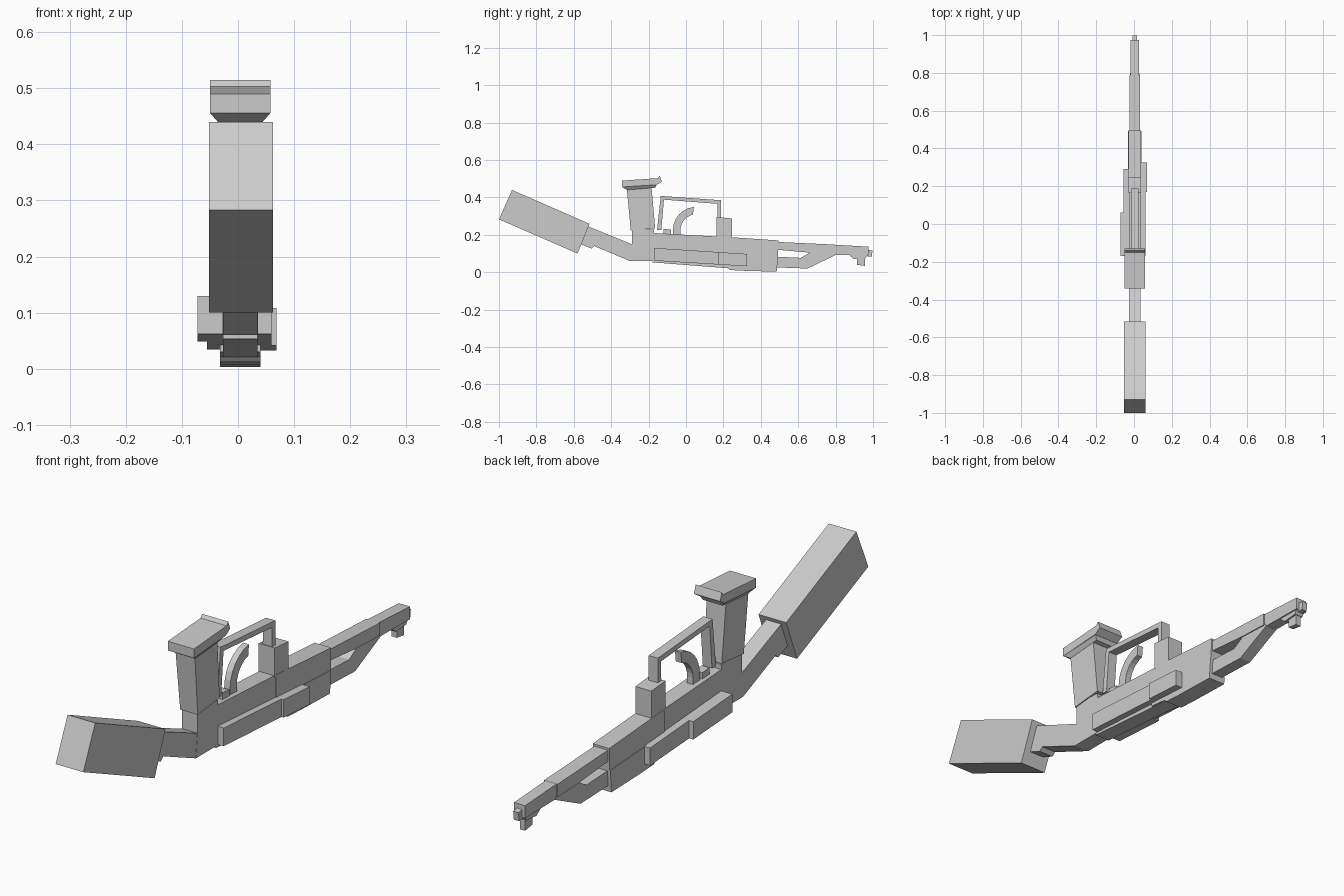
import bpy, bmesh
from math import cos, sin, radians

if "Cube" in bpy.data.objects:
    bpy.data.objects.remove(bpy.data.objects["Cube"])

CX = 0.004  # slight sideways offset of the centre line


def prism(name, pts, x0, x1):
    """Closed side profile of (y, z) points, extruded along x."""
    bm = bmesh.new()
    a = [bm.verts.new((x0, y, z)) for y, z in pts]
    b = [bm.verts.new((x1, y, z)) for y, z in pts]
    bm.faces.new(a)
    bm.faces.new(b[::-1])
    n = len(pts)
    for i in range(n):
        j = (i + 1) % n
        bm.faces.new((a[j], a[i], b[i], b[j]))
    bmesh.ops.recalc_face_normals(bm, faces=bm.faces)
    me = bpy.data.meshes.new(name)
    bm.to_mesh(me)
    bm.free()
    ob = bpy.data.objects.new(name, me)
    bpy.context.collection.objects.link(ob)
    return ob


def centred(name, pts, half):
    return prism(name, pts, CX - half, CX + half)


def loft(name, rings):
    """Box-like loft through rings of (y0, z0, y1, z1, half width)."""
    bm = bmesh.new()
    loops = []
    for y0, z0, y1, z1, h in rings:
        loops.append([bm.verts.new(c) for c in (
            (CX - h, y0, z0), (CX + h, y0, z0), (CX + h, y1, z1), (CX - h, y1, z1))])
    for lo, hi in zip(loops, loops[1:]):
        for i in range(4):
            j = (i + 1) % 4
            bm.faces.new((lo[i], lo[j], hi[j], hi[i]))
    bm.faces.new(loops[0][::-1])
    bm.faces.new(loops[-1])
    bmesh.ops.recalc_face_normals(bm, faces=bm.faces)
    me = bpy.data.meshes.new(name)
    bm.to_mesh(me)
    bm.free()
    ob = bpy.data.objects.new(name, me)
    bpy.context.collection.objects.link(ob)
    return ob


# Rear block and the neck that carries it
prism("rear_block", [(-1.0, .283), (-.93, .44), (-.516, .259), (-.58, .10)], -.052, .062)
centred("neck", [(-.535, .25), (-.29, .15), (-.285, .07), (-.30, .06), (-.49, .14),
                 (-.505, .127), (-.575, .155)], .031)

# Main body: raised rear, long middle, wider front
centred("body_rear", [(-.29, .233), (-.17, .228), (-.17, .06), (-.30, .06), (-.29, .15)], .032)
centred("body_middle", [(-.18, .21), (.24, .187), (.24, .02), (-.18, .053)], .031)
centred("body_front", [(.17, .192), (.495, .17), (.492, .085), (.17, .105)], .034)
centred("body_front_lower", [(.15, .106), (.492, .087), (.485, .003), (.31, .008),
                             (.235, .012), (.225, .022), (.15, .03)], .036)


# Stepped side panels following the slope of the body
def panel(name, y0, y1, x0, x1, lift=0.0):
    top = lambda y: .13 - .065 * (y + .17) + lift
    low = lambda y: .062 - .06 * (y + .17) + lift
    prism(name, [(y0, top(y0)), (y1, top(y1)), (y1, low(y1)), (y0, low(y0))], x0, x1)


panel("right_panel_rear", -.17, .17, .02, .060)
panel("right_panel_front", .17, .325, .02, .069)
panel("left_panel_rear", -.17, .06, -.072, -.01)
panel("left_panel_front", .06, .29, -.055, -.01)

# Upright column with a flared cap
loft("column", [(-.295, .222, -.165, .235, .036), (-.317, .45, -.185, .462, .040)])
loft("cap_flare", [(-.315, .44, -.165, .452, .040), (-.342, .456, -.155, .472, .054)])
centred("cap", [(-.342, .456), (-.342, .49), (-.15, .503), (-.14, .515),
                (-.129, .485), (-.155, .468)], .054)

# Open guard frame and its front block
centred("guard_frame", [(-.155, .225), (-.135, .408), (.187, .385), (.187, .28),
                        (.167, .28), (.168, .366), (-.118, .388), (-.132, .225)], .019)
centred("guard_block", [(.163, .295), (.245, .288), (.245, .18), (.163, .185)], .033)

# Curved trigger on a small base
arc = []
for radius, order in ((.125, range(7)), (.085, range(6, -1, -1))):
    for i in order:
        t = radians(180 - 13 * i - (6 if radius > .1 else 0) * i / 6)
        arc.append((.055 + radius * cos(t), .225 + radius * sin(t)))
arc += [(-.03, .195), (-.07, .198)]
centred("trigger", arc, .012)
centred("trigger_base", [(-.12, .232), (-.08, .228), (-.08, .195), (-.12, .195)], .016)

# Barrel and the lower brace that leaves an open slot beneath it
centred("barrel_rear", [(.49, .162), (.79, .148), (.79, .10), (.66, .105), (.49, .12)], .028)
centred("barrel_front", [(.78, .148), (.975, .137), (.975, .09), (.78, .093)], .023)
centred("lower_brace", [(.48, .083), (.615, .077), (.67, .11), (.79, .11),
                        (.80, .092), (.65, .02), (.48, .026)], .024)
centred("muzzle_tip", [(.97, .12), (.997, .116), (.993, .083), (.97, .083)], .011)

# Sight post hanging below the muzzle
centred("sight_base", [(.865, .10), (.975, .10), (.96, .075), (.90, .07), (.88, .085)], .018)
centred("sight_post", [(.915, .08), (.958, .08), (.958, .034), (.915, .04)], .011)
